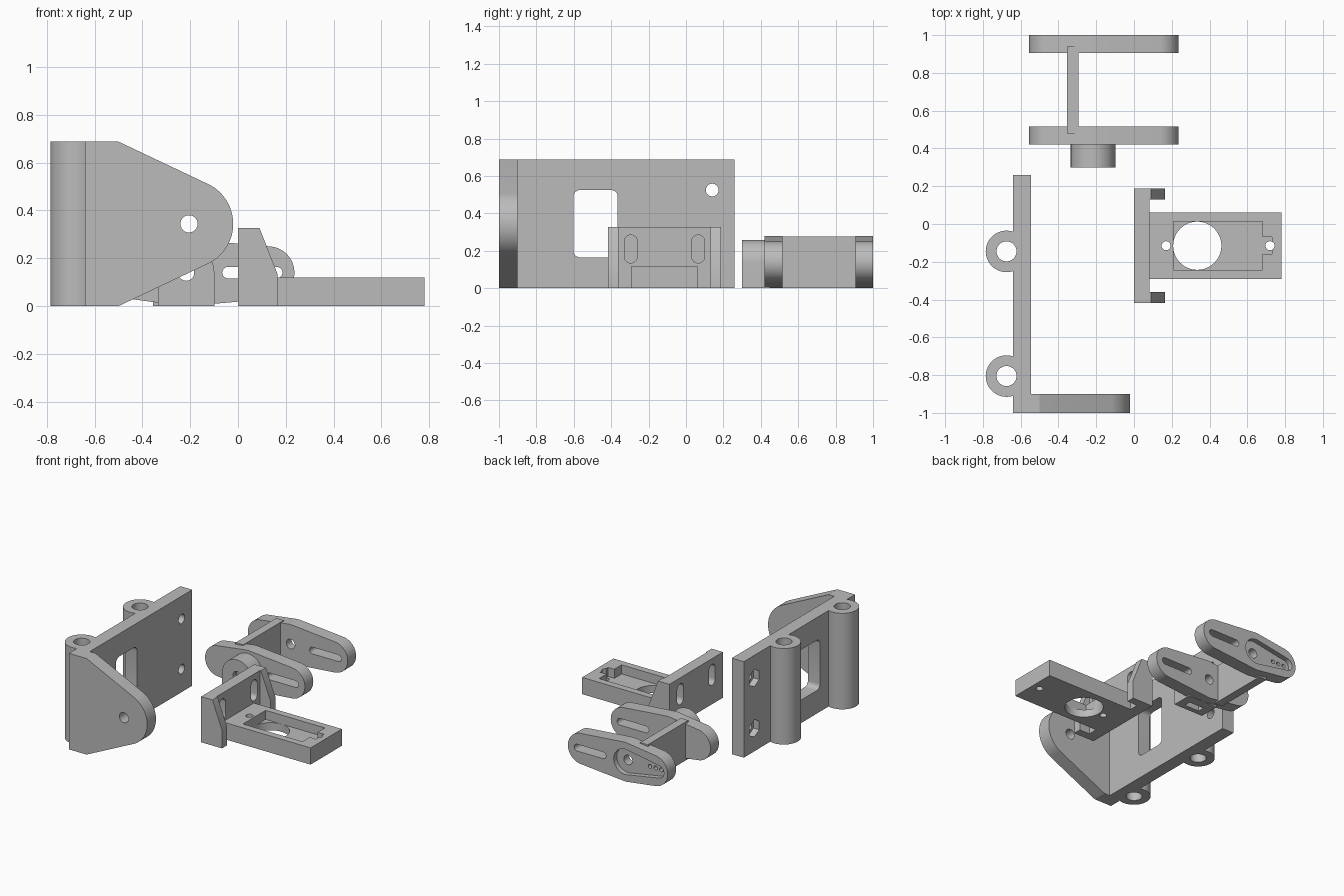
import bpy, bmesh, math
from mathutils import Vector

if "Cube" in bpy.data.objects:
    bpy.data.objects.remove(bpy.data.objects["Cube"])

grey = bpy.data.materials.new("plain_grey")
grey.diffuse_color = (0.5, 0.5, 0.5, 1)
grey.use_nodes = True
grey.node_tree.nodes["Principled BSDF"].inputs["Base Color"].default_value = grey.diffuse_color


def prism(name, pts, axis, a, b):
    """Extrude a 2D outline from a to b along an axis."""
    place = {"x": lambda u, v, w: (w, u, v),
             "y": lambda u, v, w: (u, w, v),
             "z": lambda u, v, w: (u, v, w)}[axis]
    bm = bmesh.new()
    n = len(pts)
    lo = [bm.verts.new(place(u, v, a)) for u, v in pts]
    hi = [bm.verts.new(place(u, v, b)) for u, v in pts]
    bm.faces.new(lo)
    bm.faces.new(hi)
    for i in range(n):
        j = (i + 1) % n
        bm.faces.new((lo[i], lo[j], hi[j], hi[i]))
    bmesh.ops.recalc_face_normals(bm, faces=bm.faces)
    mesh = bpy.data.meshes.new(name)
    bm.to_mesh(mesh)
    bm.free()
    mesh.materials.append(grey)
    ob = bpy.data.objects.new(name, mesh)
    bpy.context.collection.objects.link(ob)
    return ob


def circle(u, v, r, n=48, start=0.0):
    return [(u + r * math.cos(start + 2 * math.pi * i / n),
             v + r * math.sin(start + 2 * math.pi * i / n)) for i in range(n)]


def rect(u0, u1, v0, v1):
    return [(u0, v0), (u1, v0), (u1, v1), (u0, v1)]


def hull(points):
    """Convex outline around a set of 2D points."""
    pts = sorted(set((round(u, 5), round(v, 5)) for u, v in points))

    def half(seq):
        out = []
        for p in seq:
            while len(out) > 1 and ((out[-1][0] - out[-2][0]) * (p[1] - out[-2][1])
                                    - (out[-1][1] - out[-2][1]) * (p[0] - out[-2][0])) <= 1e-9:
                out.pop()
            out.append(p)
        return out[:-1]
    return half(pts) + half(pts[::-1])


def boolean(ob, other, operation):
    mod = ob.modifiers.new("bool", "BOOLEAN")
    mod.operation = operation
    mod.solver = "EXACT"
    mod.object = other
    bpy.context.view_layer.objects.active = ob
    bpy.ops.object.modifier_apply(modifier=mod.name)
    bpy.data.objects.remove(other)


def add(ob, pts, axis, a, b):
    boolean(ob, prism("piece", pts, axis, a, b), "UNION")


def cut(ob, pts, axis, a, b):
    boolean(ob, prism("cutter", pts, axis, a, b), "DIFFERENCE")


def finish(ob):
    bpy.ops.object.select_all(action="DESELECT")
    ob.select_set(True)
    bpy.context.view_layer.objects.active = ob
    bpy.ops.object.shade_smooth_by_angle(angle=math.radians(25))


# Wall bracket: tall plate, side arm and two hinge barrels
wall = prism("wall_bracket", rect(-1.0, 0.26, 0, 0.688), "x", -0.64, -0.545)
arm = hull([(-0.64, 0), (-0.5, 0), (-0.5, 0.688), (-0.64, 0.688)]
           + circle(-0.205, 0.344, 0.185, 64))
add(wall, arm, "y", -1.0, -0.9)
for y in (-0.145, -0.805):
    add(wall, circle(-0.675, y, 0.11), "z", 0, 0.688)
for y in (-0.145, -0.805):
    cut(wall, circle(-0.675, y, 0.053), "z", -0.1, 0.8)
# Rounded window, pivot hole, bolt holes with hexagonal nut pockets
window = hull([p for y in (-0.567, -0.4) for z in (0.2, 0.49)
               for p in circle(y, z, 0.035, 24)])
cut(wall, window, "x", -0.66, -0.5)
cut(wall, circle(-0.205, 0.344, 0.036), "y", -1.1, -0.8)
for z in (0.165, 0.525):
    cut(wall, circle(0.14, z, 0.034, 32), "x", -0.7, -0.5)
    cut(wall, circle(0.14, z, 0.062, 6, math.pi / 2), "x", -0.7, -0.595)
finish(wall)

# Tray bracket: upright plate, two gussets and the tray
YC = -0.115
tray = prism("tray_bracket", rect(YC - 0.303, YC + 0.303, 0, 0.327), "x", 0, 0.083)
gusset = [(0, 0), (0.165, 0), (0.165, 0.135), (0.09, 0.327), (0, 0.327)]
for y0, y1 in ((-0.303, -0.245), (0.245, 0.303)):
    add(tray, gusset, "y", YC + y0, YC + y1)
add(tray, rect(0.05, 0.78, YC - 0.177, YC + 0.177), "z", 0, 0.12)
# Mounting slots
for y in (YC - 0.18, YC + 0.18):
    cut(tray, hull(circle(y, 0.17, 0.035, 32) + circle(y, 0.25, 0.035, 32)), "x", -0.1, 0.2)
# Pocket with cable notch, round opening and screw holes
cut(tray, rect(0.21, 0.68, YC - 0.128, YC + 0.128), "z", 0.055, 0.2)
cut(tray, rect(0.67, 0.73, YC - 0.045, YC + 0.045), "z", 0.055, 0.2)
cut(tray, circle(0.335, YC, 0.1275, 64), "z", -0.1, 0.2)
for x in (0.17, 0.72):
    cut(tray, circle(x, YC, 0.024, 24), "z", -0.1, 0.2)
finish(tray)

# Swing fork: two arms joined by a web, with a pivot boss
XC, ZC = -0.217, 0.14
outline = hull(circle(XC, ZC, 0.14, 64) + circle(0.126, ZC, 0.11, 64)
               + circle(-0.445, ZC, 0.11, 64))
fork = prism("swing_fork", outline, "y", 0.42, 0.515)
add(fork, outline, "y", 0.905, 1.0)
add(fork, rect(-0.355, -0.295, 0, 0.276), "y", 0.48, 0.94)
boss = hull(circle(XC, ZC, 0.118) + [(XC - 0.118, 0), (XC + 0.118, 0)])
add(fork, boss, "y", 0.30, 0.45)
# Pivot hole, long slots and nut slot under the boss
cut(fork, circle(XC, ZC, 0.034, 32), "y", 0.2, 1.1)
cut(fork, hull(circle(-0.042, ZC, 0.024, 24) + circle(0.162, ZC, 0.024, 24)), "y", 0.2, 1.1)
cut(fork, rect(XC - 0.06, XC + 0.06, -0.1, 0.2), "y", 0.335, 0.385)
# Tapered recess with three small screw holes on the back arm
cut(fork, hull(circle(XC, ZC, 0.09) + circle(-0.48, ZC, 0.045)), "y", 0.965, 1.1)
for x in (-0.39, -0.435, -0.48):
    cut(fork, circle(x, ZC, 0.014, 16), "y", 0.85, 1.1)
finish(fork)
